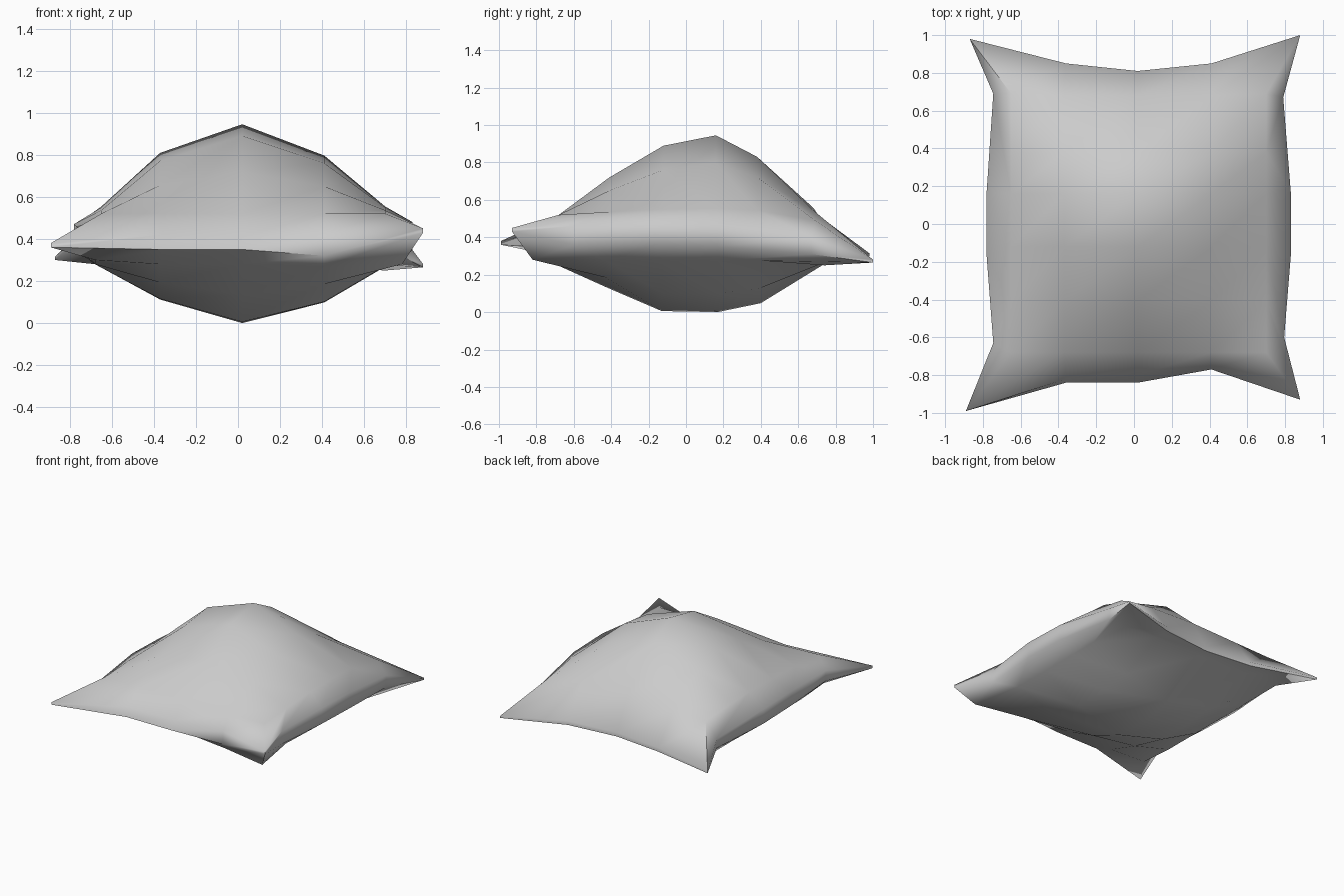
import bpy, bmesh

if "Cube" in bpy.data.objects:
    bpy.data.objects.remove(bpy.data.objects["Cube"])

bm = bmesh.new()


def panel(xs, ys, fx, fy, base, height, flip, moved=None):
    """Domed cloth grid; returns its rim vertices, counter-clockwise from front left."""
    nx, ny = len(xs), len(ys)
    grid = [[bm.verts.new((x, y, base + height * fx[i] * fy[j])) for j, y in enumerate(ys)]
            for i, x in enumerate(xs)]
    for (i, j), co in (moved or {}).items():
        grid[i][j].co = co
    for i in range(nx - 1):
        for j in range(ny - 1):
            quad = [grid[i][j], grid[i + 1][j], grid[i + 1][j + 1], grid[i][j + 1]]
            bm.faces.new(quad[::-1] if flip else quad)
    return ([grid[i][0] for i in range(nx)] + [grid[-1][j] for j in range(1, ny)]
            + [grid[i][-1] for i in range(nx - 2, -1, -1)]
            + [grid[0][j] for j in range(ny - 2, 0, -1)])


def bridge(low, high):
    n = len(low)
    for k in range(n):
        m = (k + 1) % n
        bm.faces.new((low[k], low[m], high[m], high[k]))


# Top and bottom cloth
top = panel([-0.65, -0.37, 0.02, 0.41, 0.70], [-0.68, -0.41, -0.12, 0.16, 0.38, 0.68],
            [0.08, 0.68, 1, 0.65, 0.08], [0.0, 0.47, 0.87, 1, 0.73, 0.09], 0.52, 0.425, False,
            {(0, 5): (-0.65, 0.69, 0.53), (4, 5): (0.70, 0.69, 0.49)})
bottom = panel([-0.68, -0.37, 0.02, 0.41, 0.71], [-0.69, -0.43, -0.13, 0.17, 0.40, 0.75],
               [0.0, 0.6, 1, 0.65, 0.02], [0.0, 0.52, 0.98, 1, 0.83, 0.06], 0.28, -0.28, True,
               {(4, 0): (0.78, -0.82, 0.28), (0, 0): (-0.68, -0.70, 0.30),
                (3, 0): (0.41, -0.73, 0.27), (4, 5): (0.70, 0.74, 0.25)})

# Side seam: x, y, upper z, lower z around the cushion with pulled-out corners
seam = [
    (-0.89, -0.99, 0.38, 0.36),
    (-0.36, -0.82, 0.42, 0.35), (0.02, -0.80, 0.41, 0.35), (0.41, -0.77, 0.42, 0.32),
    (0.88, -0.93, 0.45, 0.43),
    (0.795, -0.60, 0.46, 0.36), (0.83, -0.17, 0.48, 0.36),
    (0.83, 0.17, 0.47, 0.35), (0.79, 0.67, 0.40, 0.31),
    (0.88, 1.00, 0.28, 0.265),
    (0.41, 0.85, 0.31, 0.28), (0.02, 0.81, 0.31, 0.28), (-0.36, 0.85, 0.31, 0.28),
    (-0.87, 0.98, 0.315, 0.30),
    (-0.745, 0.69, 0.42, 0.35), (-0.78, 0.17, 0.46, 0.35),
    (-0.78, -0.17, 0.47, 0.36), (-0.745, -0.63, 0.44, 0.36),
]
upper = [bm.verts.new((x, y, hi)) for x, y, hi, lo in seam]
lower = [bm.verts.new((x, y, lo)) for x, y, hi, lo in seam]
# The front hem sags outward under the seam
for k in (1, 2):
    lower[k].co.y = -0.84

bridge(bottom, lower)
bridge(lower, upper)
bridge(upper, top)
bmesh.ops.recalc_face_normals(bm, faces=bm.faces)

mesh = bpy.data.meshes.new("cushion")
bm.to_mesh(mesh)
bm.free()
cushion = bpy.data.objects.new("cushion", mesh)
bpy.context.collection.objects.link(cushion)

# Soft shading, sharp only at the folded corners
bpy.context.view_layer.objects.active = cushion
cushion.select_set(True)
bpy.ops.object.shade_smooth_by_angle(angle=1.05)
